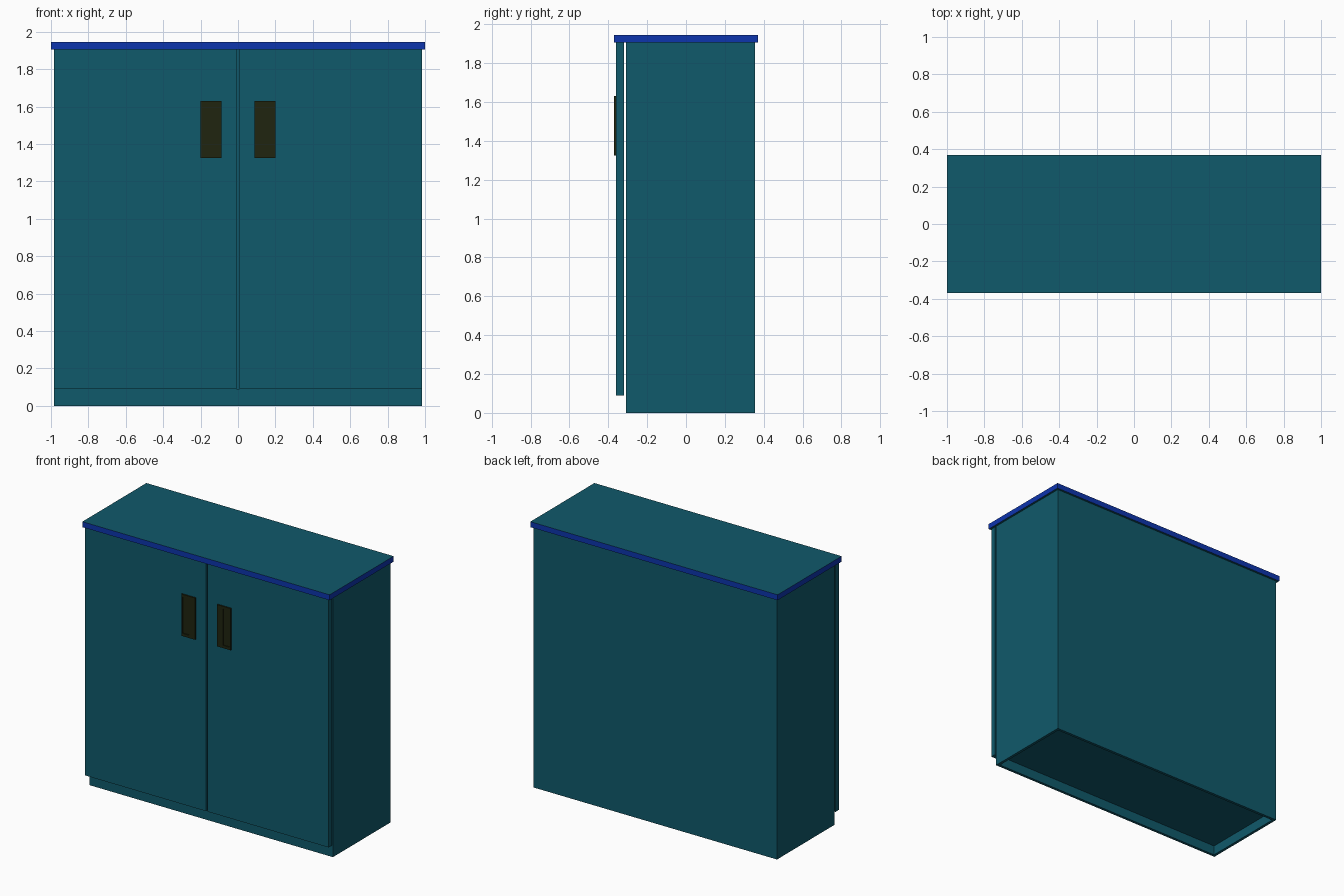
import bpy, bmesh

if "Cube" in bpy.data.objects:
    bpy.data.objects.remove(bpy.data.objects["Cube"])


def material(name, rgb):
    m = bpy.data.materials.new(name)
    m.diffuse_color = (*rgb, 1)
    m.use_nodes = True
    m.node_tree.nodes["Principled BSDF"].inputs["Base Color"].default_value = m.diffuse_color
    return m


TEAL = material("teal_paint", (0.005, 0.10, 0.145))
BLUE = material("blue_edging", (0.004, 0.035, 0.42))
DARK = material("dark_handle", (0.014, 0.018, 0.005))


def box(name, x, y, z, mat):
    """Box from (min, max) ranges on each axis."""
    bm = bmesh.new()
    bmesh.ops.create_cube(bm, size=1)
    for v in bm.verts:
        v.co = [r[0] if c < 0 else r[1] for c, r in zip(v.co, (x, y, z))]
    mesh = bpy.data.meshes.new(name)
    bm.to_mesh(mesh)
    bm.free()
    mesh.materials.append(mat)
    ob = bpy.data.objects.new(name, mesh)
    bpy.context.collection.objects.link(ob)
    return ob


W, FRONT, BACK, TOP, T = 0.985, -0.31, 0.355, 1.905, 0.02

# Worktop: teal faces with blue edging all round
top = box("worktop", (-1, 1), (-0.37, 0.37), (TOP, 1.945), TEAL)
top.data.materials.append(BLUE)
for p in top.data.polygons:
    p.material_index = 0 if abs(p.normal.z) > 0.5 else 1

# Hollow carcass: back, raised floor and kickboard
box("back_panel", (-W + T, W - T), (BACK - T, BACK), (0, TOP), TEAL)
box("floor_panel", (-W + T, W - T), (FRONT, BACK - T), (0.07, 0.09), TEAL)
box("kickboard", (-W + T, W - T), (FRONT, FRONT + T), (0, 0.07), TEAL)

# Sides, doors and handles, repeated left and right
for side, s in (("left", -1), ("right", 1)):
    def part(name, x, y, z, mat):
        box(f"{side}_{name}", sorted((s * x[0], s * x[1])), y, z, mat)

    part("side_panel", (W - T, W), (FRONT, BACK), (0, TOP), TEAL)
    part("door", (0.007, W), (-0.36, -0.32), (0.09, TOP), TEAL)

    # Handle: frame around a shallow pull, half covered by a grip plate
    hy = (-0.37, -0.36)
    part("handle_inner_edge", (0.088, 0.10), hy, (1.325, 1.63), DARK)
    part("handle_outer_edge", (0.19, 0.20), hy, (1.325, 1.63), DARK)
    part("handle_bottom_edge", (0.10, 0.19), hy, (1.325, 1.345), DARK)
    part("handle_top_edge", (0.10, 0.19), hy, (1.61, 1.63), DARK)
    part("handle_grip", (0.10, 0.137), hy, (1.345, 1.61), DARK)
    part("handle_recess", (0.137, 0.19), (-0.363, -0.36), (1.345, 1.61), DARK)
